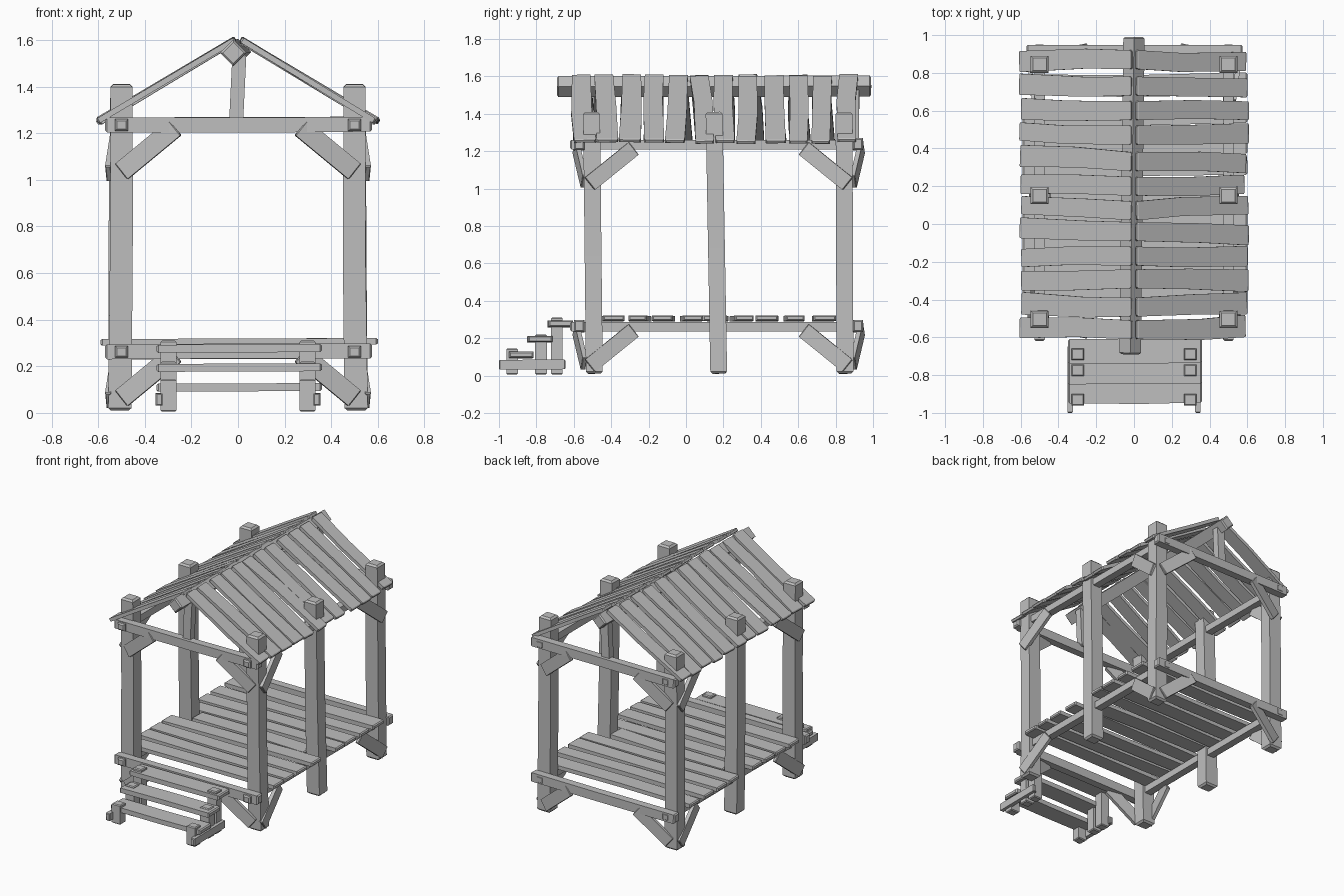
import bpy, bmesh, random
from mathutils import Vector

random.seed(4)
cube = bpy.data.objects.get("Cube")
if cube:
    bpy.data.objects.remove(cube, do_unlink=True)

wood = bpy.data.materials.new("pale grey wood")
wood.use_nodes = True
GREY = (0.52, 0.52, 0.52, 1)
wood.diffuse_color = GREY
wood.node_tree.nodes["Principled BSDF"].inputs["Base Color"].default_value = GREY


def timber(name, start, end, width, depth, side, wobble=0.0, chamfer=0.008, taper=1.0):
    """Hewn timber from start to end; width lies along side, depth across it."""
    a, b = Vector(start), Vector(end)
    axis = (b - a).normalized()
    u = Vector(side)
    u = (u - axis * u.dot(axis)).normalized()
    v = axis.cross(u)
    length = (b - a).length
    bm = bmesh.new()
    rings = []
    # Chamfered ends, straight shanks and one slightly bent middle ring
    for d in (0, chamfer, length * random.uniform(0.4, 0.6), length - chamfer, length):
        t = d / length
        is_end = d in (0, length)
        cut = chamfer if is_end else 0
        scale = 1 + (taper - 1) * t
        bend = u * random.uniform(-wobble, wobble) if 0.3 < t < 0.7 else Vector()
        c = a + axis * d + bend
        w = width * scale / 2 - cut
        h = max(depth / 2 - cut, depth * 0.3)
        rings.append([bm.verts.new(c + u * w * i + v * h * j)
                      for i, j in ((-1, -1), (1, -1), (1, 1), (-1, 1))])
    for r, s in zip(rings, rings[1:]):
        for k in range(4):
            bm.faces.new((r[k], r[k - 1], s[k - 1], s[k]))
    bm.faces.new(rings[0])
    bm.faces.new(rings[-1][::-1])
    bmesh.ops.recalc_face_normals(bm, faces=bm.faces)
    mesh = bpy.data.meshes.new(name)
    bm.to_mesh(mesh)
    bm.free()
    mesh.materials.append(wood)
    ob = bpy.data.objects.new(name, mesh)
    bpy.context.collection.objects.link(ob)
    return ob


X, Y, Z = (1, 0, 0), (0, 1, 0), (0, 0, 1)
SIDES = (("left", 1), ("right", -1))
ENDS = (("front", -0.5, -1), ("back", 0.85, 1))
LEVELS = (("floor", 0.262), ("eave", 1.235))

# Six posts
for label, s in SIDES:
    for row, y0, y1 in (("front", -0.49, -0.505), ("middle", 0.175, 0.15), ("back", 0.85, 0.845)):
        timber(f"{label}_{row}_post", (s * 0.507, y0, 0.01), (s * 0.5, y1, 1.41),
               0.1, 0.09, X, 0.006, 0.012, 0.95)

# Floor and eave frames
for level, z in LEVELS:
    for label, s in SIDES:
        timber(f"{label}_{level}_beam", (s * 0.5, -0.62, z), (s * 0.5, 0.95, z), 0.055, 0.05, X, 0.003)
    for end, y, d in ENDS:
        yb = y + d * 0.07
        timber(f"{end}_{level}_crossbeam", (-0.57, yb, z), (0.575, yb, z + 0.004), 0.064, 0.055, Z, 0.003)

# Corner braces on both faces of each corner, at both levels
for level, z in LEVELS:
    for label, s in SIDES:
        for end, y, d in ENDS:
            timber(f"{label}_{end}_{level}_cross_brace",
                   (s * 0.27, y + d * 0.09, z - 0.01), (s * 0.5, y + d * 0.045, z - 0.2),
                   0.085, 0.025, Z, 0, 0.004)
            timber(f"{label}_{end}_{level}_side_brace",
                   (s * 0.525, y - d * 0.22, z - 0.02), (s * 0.555, y + d * 0.015, z - 0.21),
                   0.085, 0.025, Z, 0, 0.004)

# Floor planks; the one between the middle posts is shorter
for i, y in enumerate((-0.39, -0.25, -0.12, 0.03, 0.16, 0.3, 0.43, 0.58, 0.74)):
    half = 0.45 if i == 4 else 0.59
    j = random.uniform(-0.012, 0.012)
    timber(f"floor_plank_{i + 1}", (-half, y + j, 0.303), (half + 0.01, y - j, 0.307),
           0.11, 0.028, Y, 0.01, 0.008, random.uniform(0.85, 1.1))

# Ridge beam turned on its corner, with king posts
timber("ridge_beam", (-0.02, -0.69, 1.545), (0, 0.99, 1.548), 0.08, 0.08, (1, 0, 1), 0.002)
for end, y, d in ENDS:
    timber(f"{end}_king_post", (-0.008, y + d * 0.05, 1.25), (0.006, y + d * 0.05, 1.54), 0.06, 0.05, X)

# Roof planks, skewed and tapered
ridge = (0.87, 0.73, 0.6, 0.47, 0.33, 0.2, 0.07, -0.04, -0.17, -0.29, -0.44, -0.56)
eaves = {1: (0.86, 0.72, 0.6, 0.48, 0.32, 0.21, 0.1, -0.06, -0.17, -0.3, -0.42, -0.54),
         -1: (0.86, 0.74, 0.61, 0.49, 0.36, 0.21, 0.1, -0.02, -0.18, -0.3, -0.42, -0.55)}
for label, s in SIDES:
    for i, (yr, ye) in enumerate(zip(ridge, eaves[s])):
        lift = random.uniform(-0.006, 0.006)
        reach = random.uniform(0.58, 0.605)
        timber(f"{label}_roof_plank_{i + 1}", (s * 0.012, yr, 1.6 + lift),
               (s * reach, ye, 1.25 + lift), 0.1, 0.024, Y, 0.012, 0.007,
               random.uniform(0.95, 1.2))

# Front steps: legs poke through the treads, runners tie them together
for i, (y_leg, top, y_tread, z) in enumerate(((-0.93, 0.145, -0.885, 0.108),
                                              (-0.775, 0.22, -0.785, 0.193),
                                              (-0.69, 0.31, -0.675, 0.275))):
    timber(f"tread_{i + 1}", (-0.35, y_tread, z), (0.36, y_tread + 0.005, z + 0.003),
           0.13, 0.034, Y, 0.006)
    for label, s in SIDES:
        timber(f"{label}_step_leg_{i + 1}", (s * 0.298, y_leg, 0.005), (s * 0.298, y_leg, top),
               0.068, 0.062, X, 0, 0.006)
for label, s in SIDES:
    timber(f"{label}_step_runner", (s * 0.338, -1, 0.058), (s * 0.338, -0.645, 0.06), 0.052, 0.03, Z, 0, 0.005)
